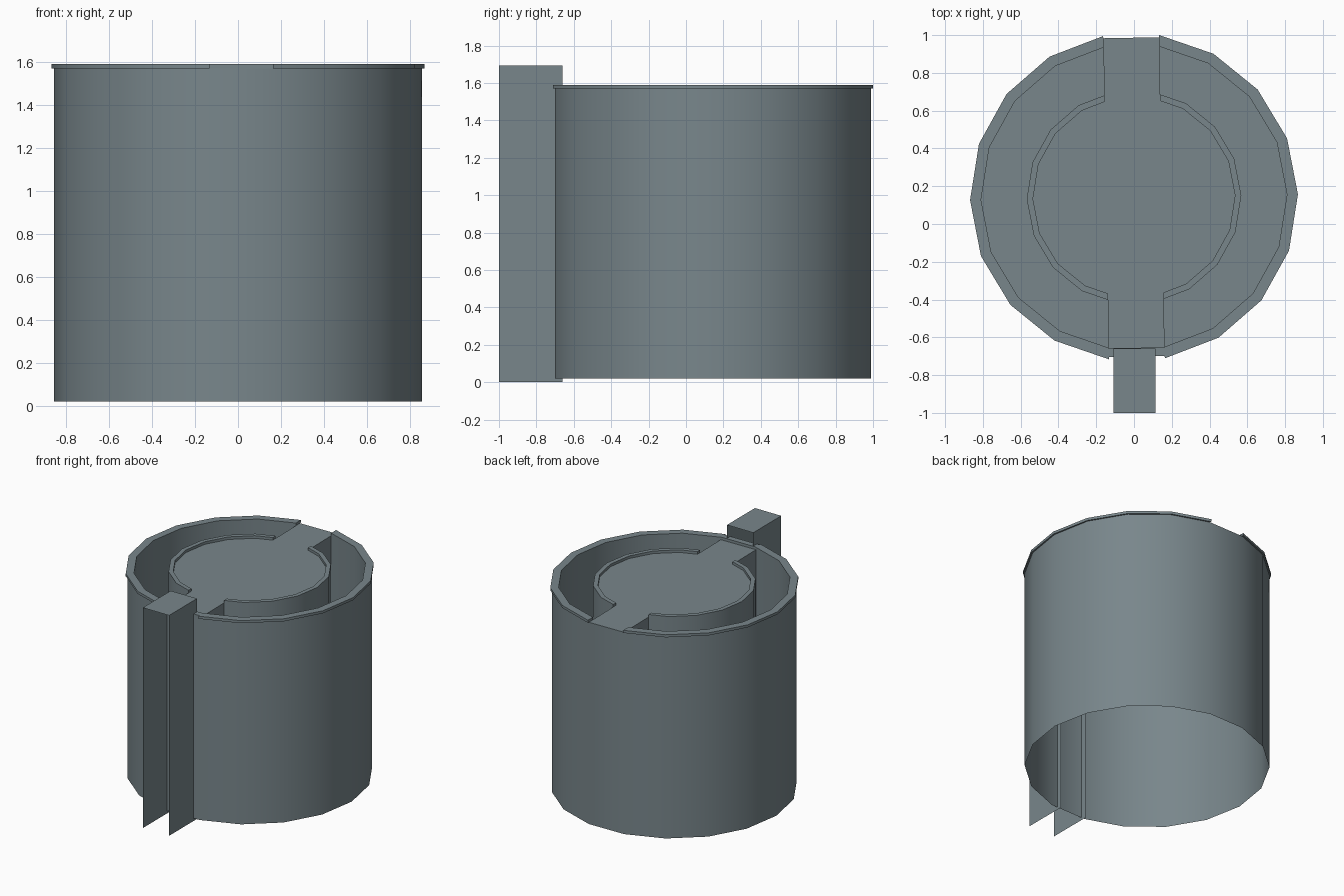
import bpy, bmesh
from math import sin, cos, radians
from mathutils import Matrix

cube = bpy.data.objects.get("Cube")
if cube:
    bpy.data.objects.remove(cube, do_unlink=True)

slate = bpy.data.materials.new("slate_grey")
slate.use_nodes = True
colour = (0.19, 0.24, 0.26, 1)
slate.diffuse_color = colour
slate.node_tree.nodes["Principled BSDF"].inputs["Base Color"].default_value = colour

# Shared sizes: the tank sits behind the origin and is turned by one degree
PLACE = Matrix.Translation((0, 0.142, 0)) @ Matrix.Rotation(radians(1), 4, 'Z')
LIP, WALL, INNER, DRUM, DRUM_IN = 0.868, 0.857, 0.81, 0.568, 0.535
BOTTOM, FLOOR, DECK, TOP = 0.02, 1.0, 1.57, 1.59
HALF = 0.148  # half width of the bridge


def polar(r, deg):
    return (r * cos(radians(deg)), r * sin(radians(deg)))


def side(r):
    """Right-hand arc of an 18-sided ring, cut off at the bridge."""
    a, b = polar(r, 60), polar(r, 80)
    y = a[1] + (b[1] - a[1]) * (a[0] - HALF) / (a[0] - b[0])
    return [(HALF, -y)] + [polar(r, d) for d in range(-60, 61, 20)] + [(HALF, y)]


def flip(points):
    return [(-x, y) for x, y in points]


def finish(name, bm, matrix=PLACE, fix_normals=True):
    if fix_normals:
        bmesh.ops.recalc_face_normals(bm, faces=bm.faces)
    me = bpy.data.meshes.new(name)
    bm.transform(matrix)
    bm.to_mesh(me)
    bm.free()
    me.materials.append(slate)
    me.shade_smooth()
    me.set_sharp_from_angle(angle=radians(30))
    ob = bpy.data.objects.new(name, me)
    bpy.context.collection.objects.link(ob)
    return ob


def row(bm, points, z):
    return [bm.verts.new((x, y, z)) for x, y in points]


def strip(bm, a, b):
    for i in range(len(a) - 1):
        bm.faces.new((a[i], a[i + 1], b[i + 1], b[i]))


def band(name, inner, outer, z0, z1):
    """Solid curved bar between two arcs."""
    bm = bmesh.new()
    rows = [row(bm, p, z) for p, z in
            ((inner, z0), (outer, z0), (outer, z1), (inner, z1))]
    for i in range(4):
        strip(bm, rows[i], rows[(i + 1) % 4])
    for end in (0, -1):
        bm.faces.new([r[end] for r in rows])
    return finish(name, bm)


# Outer wall, open below
bm = bmesh.new()
ring = [polar(WALL, d) for d in range(0, 360, 20)]
low, high = row(bm, ring, BOTTOM), row(bm, ring, DECK)
strip(bm, low + low[:1], high + high[:1])
finish("outer_wall", bm)

# Rims and troughs on both sides of the bridge
for label, turn in (("left", lambda p: p), ("right", flip)):
    band(label + "_outer_rim", turn(side(INNER)), turn(side(LIP)), DECK, TOP)
    band(label + "_drum_rim", turn(side(DRUM_IN)), turn(side(DRUM)), DECK, TOP)
    bm = bmesh.new()
    outer, inner = turn(side(INNER)), turn(side(DRUM))
    rows = [row(bm, p, z) for p, z in
            ((outer, DECK), (outer, FLOOR), (inner, FLOOR), (inner, DECK))]
    for a, b in zip(rows, rows[1:]):
        strip(bm, a, b)
    # Bridge sides close the ends of the trough
    for end in (0, -1):
        bm.faces.new([r[end] for r in rows])
    finish(label + "_trough", bm)

# Round deck with its bridge to the front and back of the tank
bm = bmesh.new()
back, front = WALL * cos(radians(10)), -INNER * cos(radians(10))
right = side(DRUM)
left = flip(right)[::-1]
outline = ([(HALF, front)] + right + [(HALF, back), (-HALF, back)]
           + left + [(-HALF, front)])
bm.faces.new(row(bm, outline, DECK))
finish("deck_and_bridge", bm, fix_normals=False)

# Sill closing the rim at the front, flush with the wall
band("front_sill", [(-HALF, front), (HALF, front)],
     [(-HALF, -back), (HALF, -back)], DECK, TOP)

# Front chute: two thin side sheets and a top sheet, open front and back
bm = bmesh.new()
profile = ((-0.109, 0.0), (-0.109, 1.693), (0.114, 1.693), (0.114, 0.0))
near = [bm.verts.new((x, -1.0, z)) for x, z in profile]
far = [bm.verts.new((x, -0.66, z)) for x, z in profile]
strip(bm, near, far)
finish("front_chute", bm, Matrix.Identity(4))
